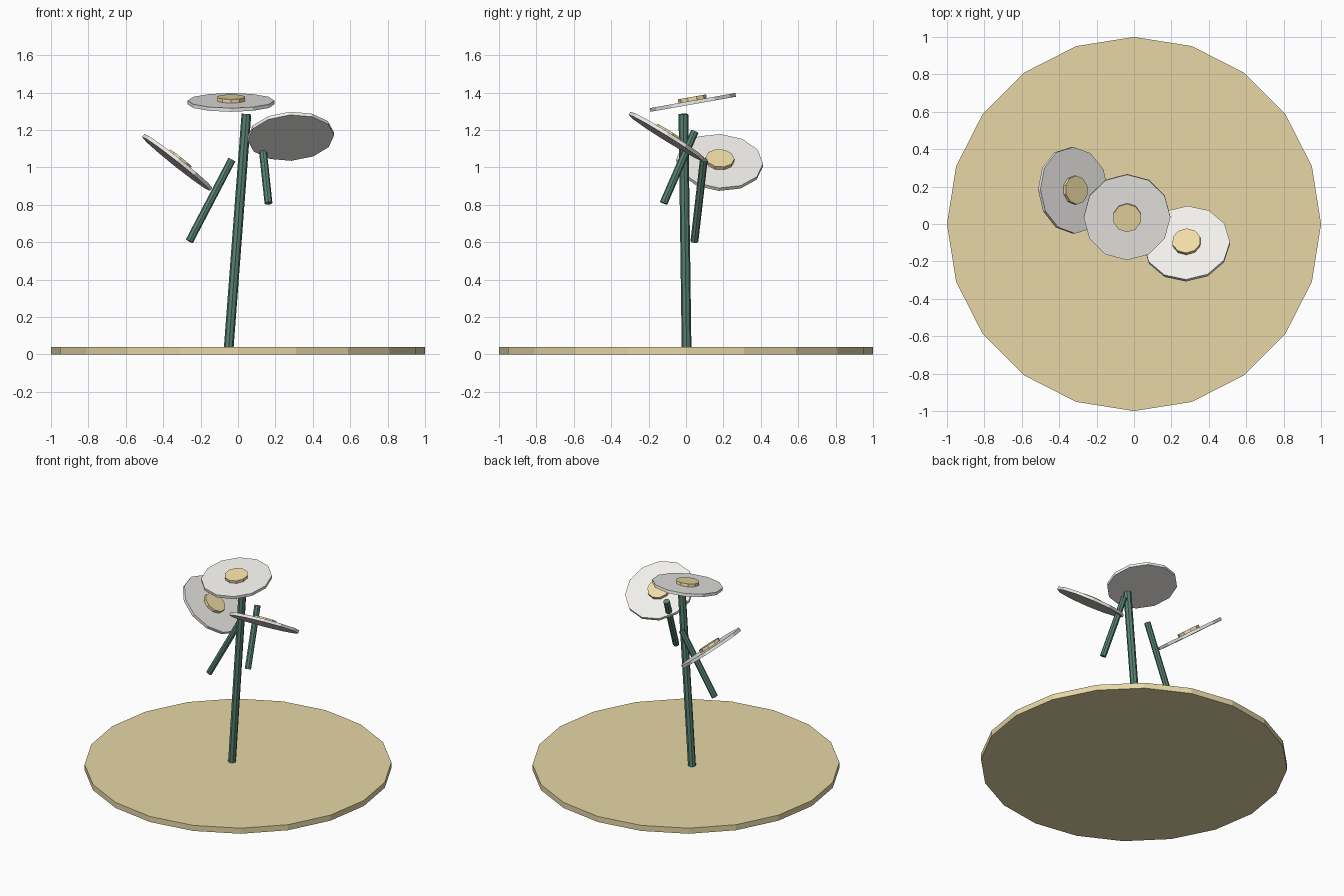
import bpy
from mathutils import Vector

if "Cube" in bpy.data.objects:
    bpy.data.objects.remove(bpy.data.objects["Cube"])

Z = Vector((0, 0, 1))


def material(name, rgb):
    m = bpy.data.materials.new(name)
    m.diffuse_color = (*rgb, 1)
    m.use_nodes = True
    m.node_tree.nodes["Principled BSDF"].inputs["Base Color"].default_value = m.diffuse_color
    return m


sand = material("sand", (0.80, 0.68, 0.38))
green = material("stem_green", (0.10, 0.23, 0.18))
white = material("petal_white", (0.88, 0.87, 0.84))
yellow = material("centre_yellow", (0.87, 0.72, 0.38))


def prism(name, start, end, radius, sides, mat):
    """Flat-sided cylinder running from start to end."""
    a, b = Vector(start), Vector(end)
    axis = b - a
    bpy.ops.mesh.primitive_cylinder_add(vertices=sides, radius=radius,
                                        depth=axis.length, location=(a + b) / 2)
    ob = bpy.context.object
    ob.name = name
    ob.rotation_euler = Z.rotation_difference(axis).to_euler()
    ob.data.materials.append(mat)
    return ob


# Ground disc
prism("ground_disc", (0, 0, 0), (0, 0, 0.04), 1.0, 20, sand)

# Main stem and two side stems
prism("main_stem", (-0.05, 0.003, 0.03), (0.045, -0.014, 1.285), 0.026, 8, green)
prism("left_stem", (-0.26, 0.045, 0.605), (-0.033, 0.095, 1.04), 0.021, 8, green)
prism("right_stem", (0.163, -0.12, 0.808), (0.122, 0.047, 1.192), 0.021, 8, green)

# Flower heads: petal disc plus raised centre, each facing along its normal
flowers = [
    ("top", (-0.037, 0.037, 1.347), (0, -0.174, 0.985)),
    ("left", (-0.325, 0.18, 1.026), (0.62, 0.06, 0.78)),
    ("right", (0.282, -0.105, 1.166), (-0.06, 0.53, 0.85)),
]
for name, centre, normal in flowers:
    c, n = Vector(centre), Vector(normal).normalized()
    prism(name + "_flower_petals", c - n * 0.01, c + n * 0.01, 0.232, 12, white)
    prism(name + "_flower_centre", c - n * 0.002, c + n * 0.03, 0.077, 10, yellow)
